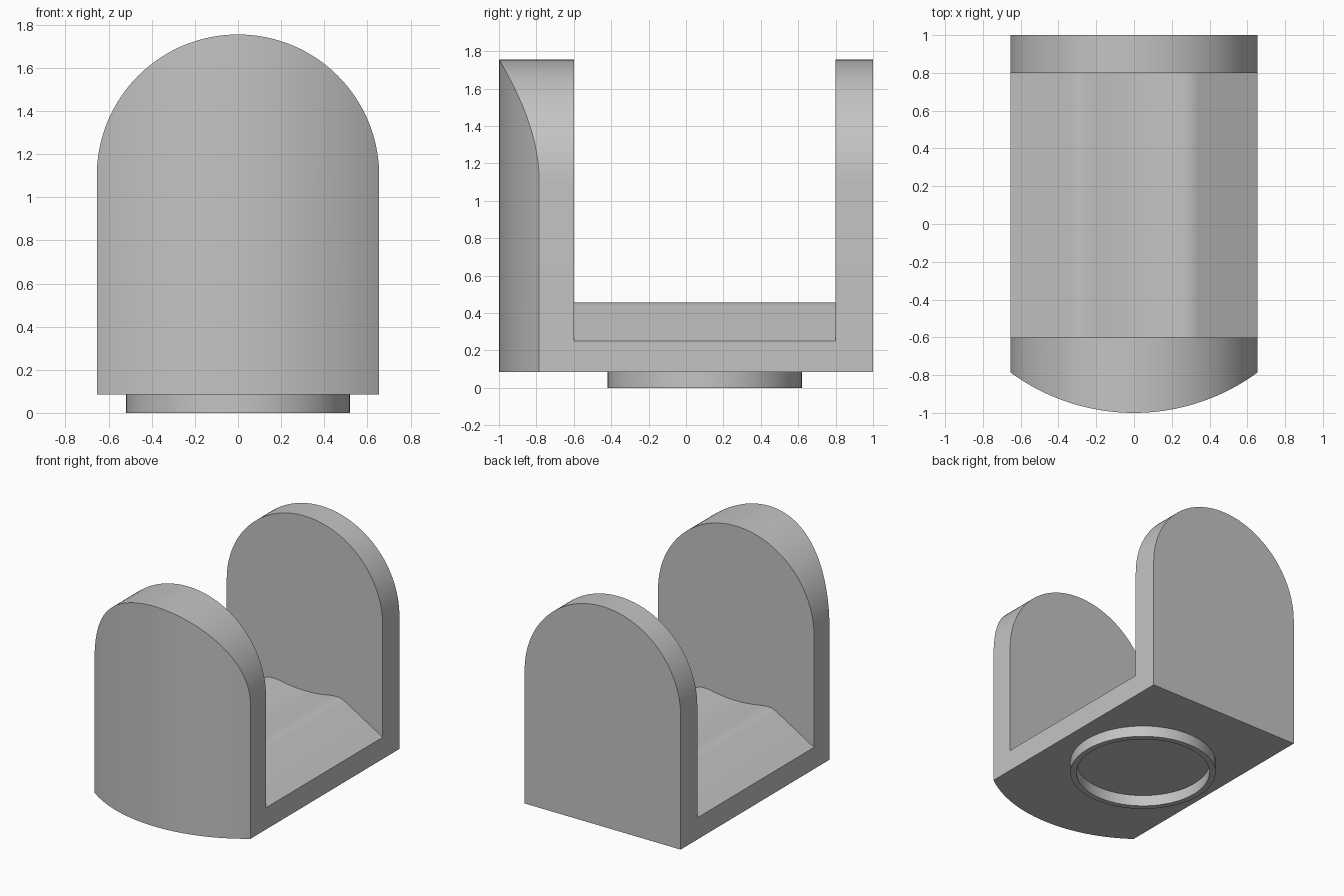
import bpy
import bmesh
from math import cos, sin, pi, sqrt, radians

cube = bpy.data.objects.get("Cube")
if cube:
    bpy.data.objects.remove(cube, do_unlink=True)

HALF = 0.655      # half width, also the arch radius
BASE = 0.085      # underside of the body
SPRING = 1.1      # height where the arches begin
BOW = 1.105       # radius of the bowed front
BOW_Y = 0.105
STEPS = 64

grey = bpy.data.materials.new("plain_grey")
grey.use_nodes = True
grey.diffuse_color = (0.55, 0.55, 0.55, 1)
grey.node_tree.nodes["Principled BSDF"].inputs["Base Color"].default_value = grey.diffuse_color


def finish(name, bm):
    bmesh.ops.recalc_face_normals(bm, faces=bm.faces)
    mesh = bpy.data.meshes.new(name)
    bm.to_mesh(mesh)
    bm.free()
    mesh.materials.append(grey)
    obj = bpy.data.objects.new(name, mesh)
    bpy.context.collection.objects.link(obj)
    bpy.ops.object.select_all(action="DESELECT")
    obj.select_set(True)
    bpy.context.view_layer.objects.active = obj
    bpy.ops.object.shade_smooth_by_angle(angle=radians(30))
    return obj


def column_solid(name, columns, front, back):
    """Solid swept across x; each column is (x, top height)."""
    bm = bmesh.new()
    loops = []
    for x, top in columns:
        corners = ((front(x), BASE), (front(x), top), (back, top), (back, BASE))
        loops.append([bm.verts.new((x, y, z)) for y, z in corners])
    for a, b in zip(loops, loops[1:]):
        for i in range(4):
            j = (i + 1) % 4
            bm.faces.new((a[i], a[j], b[j], b[i]))
    bm.faces.new(loops[0])
    bm.faces.new(loops[-1])
    # Merge the strips of the truly flat faces
    bmesh.ops.dissolve_limit(bm, angle_limit=0.0005, verts=bm.verts, edges=bm.edges)
    return finish(name, bm)


# Round-topped end walls: bowed front, flat back
angles = [pi * i / STEPS for i in range(STEPS + 1)]
arch = [(-HALF * cos(t), SPRING + HALF * sin(t)) for t in angles]
column_solid("front_wall", arch, lambda x: BOW_Y - sqrt(BOW ** 2 - x ** 2), -0.6)
column_solid("back_wall", arch, lambda x: 0.8, 1.0)

# Floor with sloping sides, rounded shoulders and a shallow trough
half_profile = [(HALF, 0.25), (0.34, 0.436), (0.315, 0.449), (0.285, 0.455),
                (0.25, 0.455), (0.2, 0.449), (0.15, 0.44), (0.1, 0.434), (0.05, 0.43)]
profile = [(-x, z) for x, z in half_profile] + [(0, 0.429)] + half_profile[::-1]
column_solid("cradle_floor", profile, lambda x: -0.6, 0.8)

# Thin locating ring under the floor
bm = bmesh.new()
section = ((0.52, 0), (0.52, BASE), (0.477, BASE), (0.477, 0))
loops = []
for i in range(STEPS):
    t = 2 * pi * i / STEPS
    loops.append([bm.verts.new((r * cos(t), 0.1 + r * sin(t), z)) for r, z in section])
for k in range(STEPS):
    a, b = loops[k], loops[(k + 1) % STEPS]
    for i in range(4):
        j = (i + 1) % 4
        bm.faces.new((a[i], a[j], b[j], b[i]))
finish("base_ring", bm)
